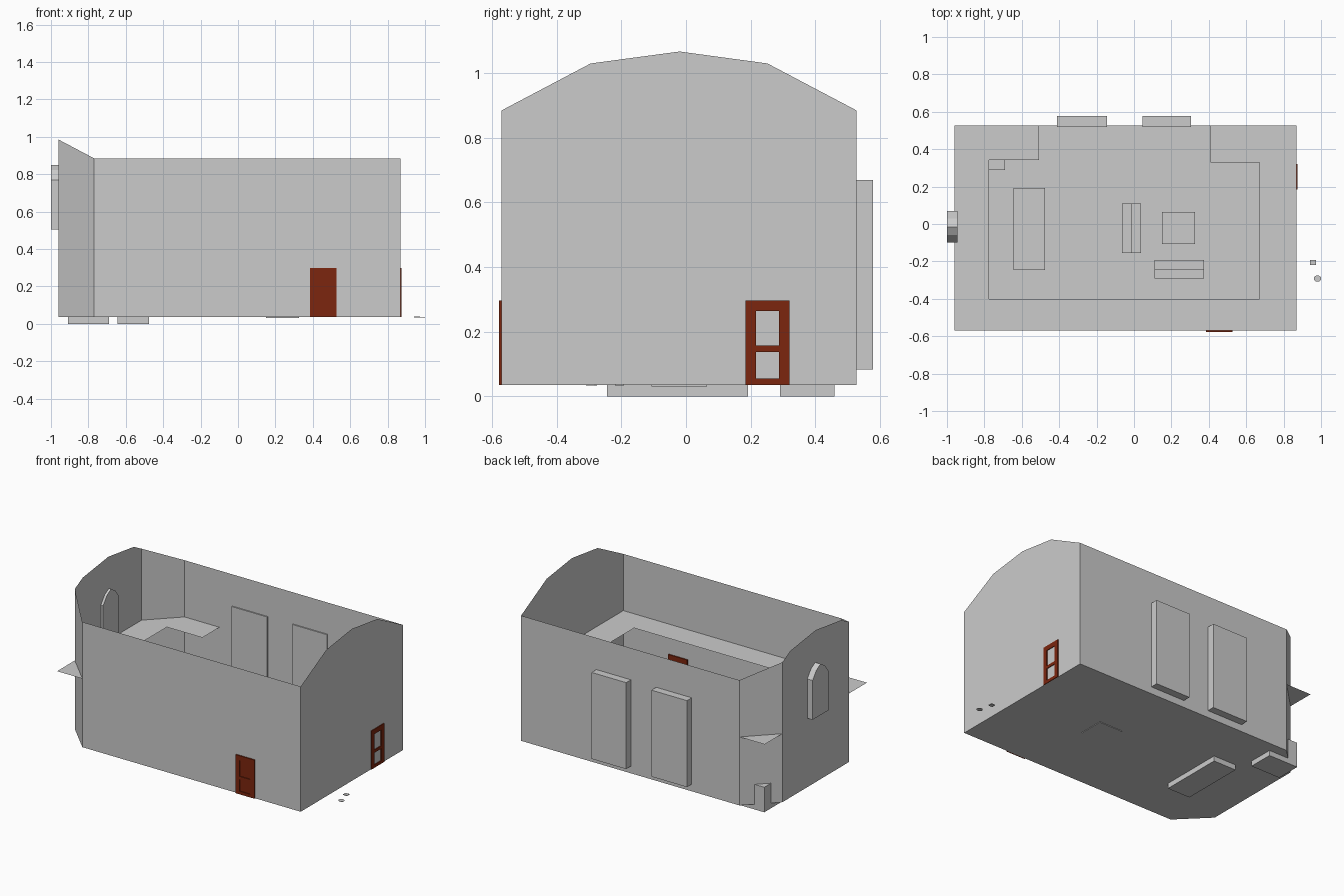
import bpy, bmesh, math

if "Cube" in bpy.data.objects:
    bpy.data.objects.remove(bpy.data.objects["Cube"])


def material(name, rgb):
    m = bpy.data.materials.new(name)
    m.diffuse_color = (*rgb, 1)
    m.use_nodes = True
    m.node_tree.nodes["Principled BSDF"].inputs["Base Color"].default_value = m.diffuse_color
    return m


GREY = material("plaster grey", (0.6, 0.6, 0.6))
BROWN = material("door brown", (0.2, 0.019, 0.0045))


def finish(name, bm, mat):
    me = bpy.data.meshes.new(name)
    bm.to_mesh(me)
    bm.free()
    me.materials.append(mat)
    ob = bpy.data.objects.new(name, me)
    bpy.context.collection.objects.link(ob)
    return ob


def add_face(bm, pts):
    return bm.faces.new([bm.verts.new(p) for p in pts])


def add_prism(bm, pts, offset):
    """Closed prism: a flat outline pushed along an offset."""
    f = add_face(bm, pts)
    new = bmesh.ops.extrude_face_region(bm, geom=[f], use_keep_orig=True)
    bmesh.ops.translate(bm, vec=offset, verts=[g for g in new["geom"] if isinstance(g, bmesh.types.BMVert)])
    bmesh.ops.recalc_face_normals(bm, faces=bm.faces[:])


def add_box(bm, x, y, z):
    add_prism(bm, [(x[0], y[0], z[0]), (x[1], y[0], z[0]), (x[1], y[1], z[0]), (x[0], y[1], z[0])],
              (0, 0, z[1] - z[0]))


def boxes(name, mat, *specs):
    bm = bmesh.new()
    for s in specs:
        add_box(bm, *s)
    return finish(name, bm, mat)


X0, X1, Y0, Y1 = -0.96, 0.87, -0.57, 0.527
FLOOR, CUT = 0.035, 0.19

# vaulted end profile: height of the wall top at each y
ARCH = [(Y0, 0.885), (-0.295, 1.03), (-0.02, 1.067), (0.252, 1.03), (Y1, 0.885)]


def top_z(y):
    for (ya, za), (yb, zb) in zip(ARCH, ARCH[1:]):
        if ya <= y <= yb:
            return za + (zb - za) * (y - ya) / (yb - ya)


# room shell: floor and open-topped walls, left corners cut off
outline = [(X0 + CUT, Y0), (X1, Y0), (X1, Y1), (X0 + CUT, Y1), (X0, Y1 - CUT), (X0, Y0 + CUT)]
bm = bmesh.new()
add_face(bm, [(x, y, FLOOR) for x, y in reversed(outline)]).normal_flip()
for (ax, ay), (bx, by) in zip(outline, outline[1:] + outline[:1]):
    crest = []
    if ax == bx:
        crest = [(ax, y, z) for y, z in ARCH if min(ay, by) < y < max(ay, by)]
        if by > ay:
            crest.reverse()
    add_face(bm, [(ax, ay, FLOOR), (bx, by, FLOOR), (bx, by, top_z(by))] + crest + [(ax, ay, top_z(ay))])
bmesh.ops.remove_doubles(bm, verts=bm.verts[:], dist=1e-4)
bmesh.ops.recalc_face_normals(bm, faces=bm.faces[:])
finish("room_shell", bm, GREY)

# gallery: thin upper floor around the open hall, poking out at the cut corners
bm = bmesh.new()
add_face(bm, [(x, y, 0.5) for x, y in [
    (X0, Y0), (X1, Y0), (X1, Y1), (0.41, Y1), (0.41, 0.33), (0.67, 0.33), (0.67, -0.4),
    (-0.775, -0.4), (-0.775, 0.343), (-0.508, 0.343), (-0.508, Y1), (X0, Y1)]])
finish("gallery_floor", bm, GREY)

# tall windows in the back wall
for i, (xa, xb) in enumerate([(-0.412, -0.145), (0.045, 0.305)]):
    boxes(f"back_window_{i + 1}", GREY, ((xa, xb), (0.519, 0.578), (0.083, 0.67)))

# arched window in the left wall
bm = bmesh.new()
add_prism(bm, [(-1, y, z) for y, z in [(-0.1, 0.503), (0.07, 0.503), (0.07, 0.77), (0.03, 0.823),
                                      (-0.015, 0.85), (-0.06, 0.823), (-0.1, 0.77)]], (0.057, 0, 0))
finish("arched_window", bm, GREY)


# doors: stiles and rails on the wall, u runs along the wall
def door_frame(u0, u1):
    z0, z1, s = FLOOR, 0.297, 0.032
    return [((u0, u0 + s), (z0, z1)), ((u1 - s, u1), (z0, z1)), ((u0 + s, u1 - s), (z0, 0.056)),
            ((u0 + s, u1 - s), (0.137, 0.157)), ((u0 + s, u1 - s), (0.264, z1))]


boxes("front_door", BROWN, *[(u, (-0.578, -0.562), z) for u, z in door_frame(0.385, 0.527)],
      ((0.41, 0.50), (-0.573, -0.566), (0.04, 0.28)))
boxes("side_door", BROWN, *[((0.862, 0.875), u, z) for u, z in door_frame(0.184, 0.32)])

# furniture
boxes("corner_cabinet", GREY, ((-0.91, -0.69), (0.29, 0.46), (0, 0.17)))
boxes("counter", GREY, ((-0.645, -0.475), (-0.245, 0.192), (0, 0.14)))
boxes("low_table", GREY, ((0.15, 0.325), (-0.107, 0.065), (0.031, 0.085)))
boxes("left_sofa", GREY, ((-0.065, -0.012), (-0.155, 0.11), (0.036, 0.14)),
      ((-0.012, 0.037), (-0.155, 0.11), (0.036, 0.085)))
boxes("front_sofa", GREY, ((0.11, 0.375), (-0.292, -0.24), (0.036, 0.14)),
      ((0.11, 0.375), (-0.24, -0.192), (0.036, 0.085)))

# two small stepping plates outside the right wall
boxes("square_plate", GREY, ((0.942, 0.972), (-0.219, -0.192), (0.034, 0.039)))
bm = bmesh.new()
ring = [(math.pi / 4 * i + math.pi / 8) for i in range(8)]
add_prism(bm, [(0.981 + 0.02 * math.cos(a), -0.292 + 0.018 * math.sin(a), 0.034) for a in ring], (0, 0, 0.003))
finish("round_plate", bm, GREY)
